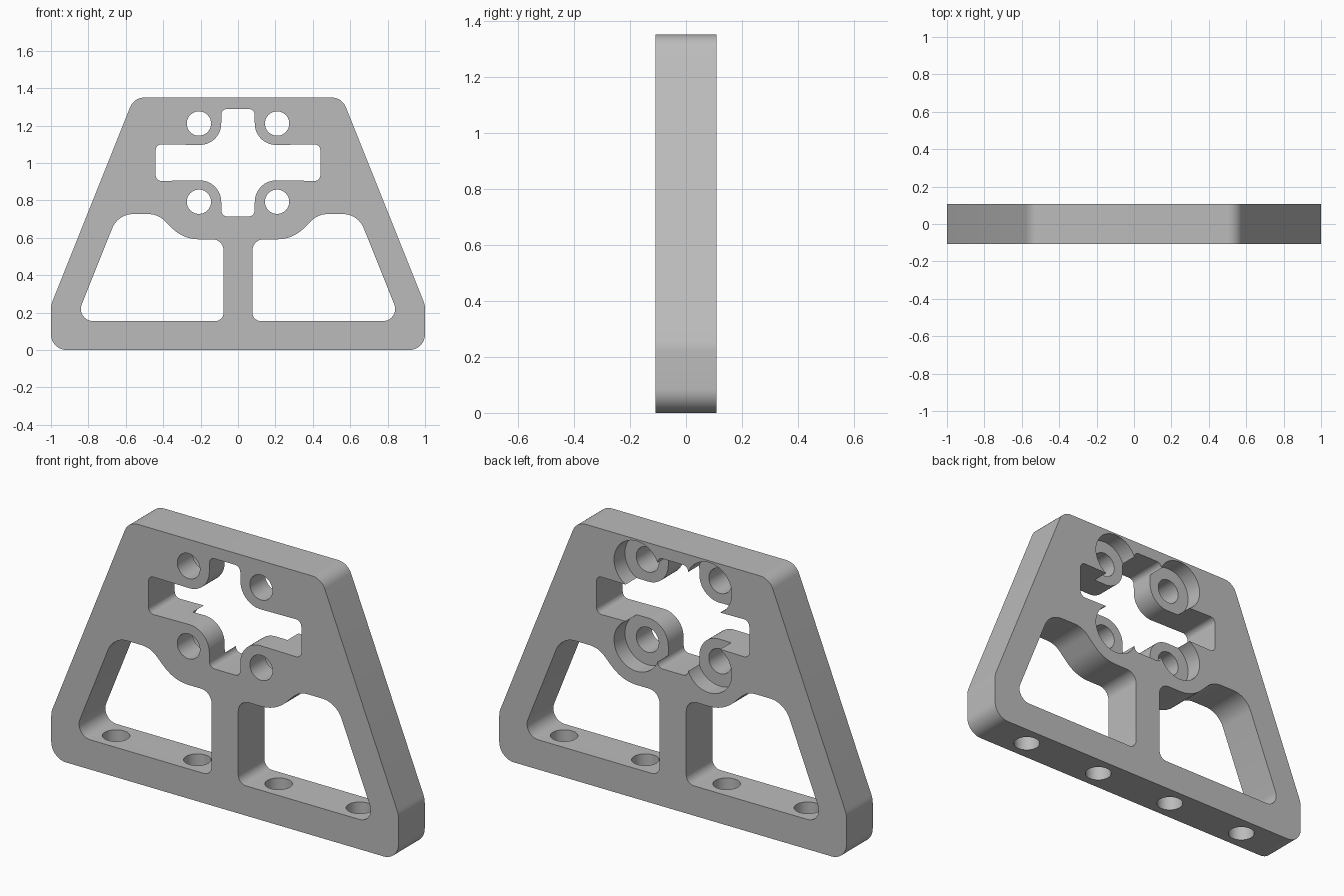
import bpy, bmesh, math
from mathutils import Vector, Matrix

cube = bpy.data.objects.get("Cube")
if cube:
    bpy.data.objects.remove(cube, do_unlink=True)

HALF = 0.108        # half thickness of the plate
HOLE_R = 0.065

grey = bpy.data.materials.new("plain_grey")
grey.use_nodes = True
grey.diffuse_color = (0.5, 0.5, 0.5, 1)
grey.node_tree.nodes["Principled BSDF"].inputs["Base Color"].default_value = (0.5, 0.5, 0.5, 1)


def fillet(corners):
    """Round each (x, z, radius) corner of a closed outline."""
    out = []
    for i, (x, z, r) in enumerate(corners):
        p = Vector((x, z))
        a = (Vector(corners[i - 1][:2]) - p).normalized()
        b = (Vector(corners[(i + 1) % len(corners)][:2]) - p).normalized()
        half = a.angle(b) / 2
        centre = p + (a + b).normalized() * (r / math.sin(half))
        start = p + a * (r / math.tan(half)) - centre
        end = p + b * (r / math.tan(half)) - centre
        sweep = math.atan2(start.x * end.y - start.y * end.x, start.dot(end))
        n = max(3, round(abs(sweep) / math.radians(7)))
        for k in range(n + 1):
            t = sweep * k / n
            out.append(centre + Matrix.Rotation(t, 2) @ start)
    return out


def finish(bm, name):
    bmesh.ops.recalc_face_normals(bm, faces=bm.faces)
    mesh = bpy.data.meshes.new(name)
    bm.to_mesh(mesh)
    bm.free()
    mesh.materials.append(grey)
    obj = bpy.data.objects.new(name, mesh)
    bpy.context.collection.objects.link(obj)
    return obj


def prism(name, outline, half):
    """Extrude an x-z outline along y."""
    bm = bmesh.new()
    face = bm.faces.new([bm.verts.new((p.x, -half, p.y)) for p in outline])
    ext = bmesh.ops.extrude_face_region(bm, geom=[face])
    verts = [v for v in ext["geom"] if isinstance(v, bmesh.types.BMVert)]
    bmesh.ops.translate(bm, vec=(0, 2 * half, 0), verts=verts)
    return finish(bm, name)


def cylinder(name, radius, depth, centre, axis):
    bm = bmesh.new()
    rot = Matrix.Rotation(math.pi / 2, 4, "X") if axis == "Y" else Matrix()
    bmesh.ops.create_cone(bm, cap_ends=True, segments=48, radius1=radius, radius2=radius,
                          depth=depth, matrix=Matrix.Translation(centre) @ rot)
    return finish(bm, name)


def mirrored(points):
    """Complete a right-hand outline with its left-hand mirror."""
    return points + [(-x, z, r) for x, z, r in reversed(points)]


# Main plate
plate = prism("bracket_plate", fillet(mirrored([
    (1, 0, 0.085), (1, 0.24, 0.1), (0.556, 1.35, 0.08)])), HALF)
cutters = []

# Two lower windows
window = [(0.077, 0.155, 0.045), (0.871, 0.155, 0.065), (0.642, 0.727, 0.12),
          (0.429, 0.727, 0.12), (0.292, 0.592, 0.2), (0.077, 0.592, 0.06)]
for side in (1, -1):
    cutters.append(prism("window_cutter", fillet([(side * x, z, r) for x, z, r in window]), 0.3))

# Cross-shaped opening, one quarter repeated about its centre
quarter = [(0.44, 0.098, 0.03), (0.092, 0.093, 0.115), (0.088, 0.287, 0.03)]
upper = mirrored(quarter)
cross = upper + [(-x, -z, r) for x, z, r in upper]
cutters.append(prism("cross_cutter", fillet([(x, z + 1.002, r) for x, z, r in cross]), 0.3))

# Screw holes with counterbores sunk from the back
for x in (-0.209, 0.209):
    for z in (0.793, 1.211):
        cutters.append(cylinder("bore_cutter", 0.13, 0.2, (x, HALF - 0.09 + 0.1, z), "Y"))
        cutters.append(cylinder("hole_cutter", HOLE_R, 0.6, (x, 0, z), "Y"))

# Vertical holes through the base bar
for x in (-0.702, -0.234, 0.234, 0.702):
    cutters.append(cylinder("base_hole_cutter", HOLE_R, 0.3, (x, 0, 0.06), "Z"))

# Cut everything, then drop the cutters
for cutter in cutters:
    mod = plate.modifiers.new(cutter.name, "BOOLEAN")
    mod.operation = "DIFFERENCE"
    mod.solver = "EXACT"
    mod.object = cutter
bpy.context.view_layer.update()
cut = bpy.data.meshes.new_from_object(plate.evaluated_get(bpy.context.evaluated_depsgraph_get()))
plate.modifiers.clear()
plate.data = cut
for cutter in cutters:
    bpy.data.objects.remove(cutter, do_unlink=True)

bpy.ops.object.select_all(action="DESELECT")
plate.select_set(True)
bpy.context.view_layer.objects.active = plate
bpy.ops.object.shade_smooth_by_angle(angle=math.radians(30))
